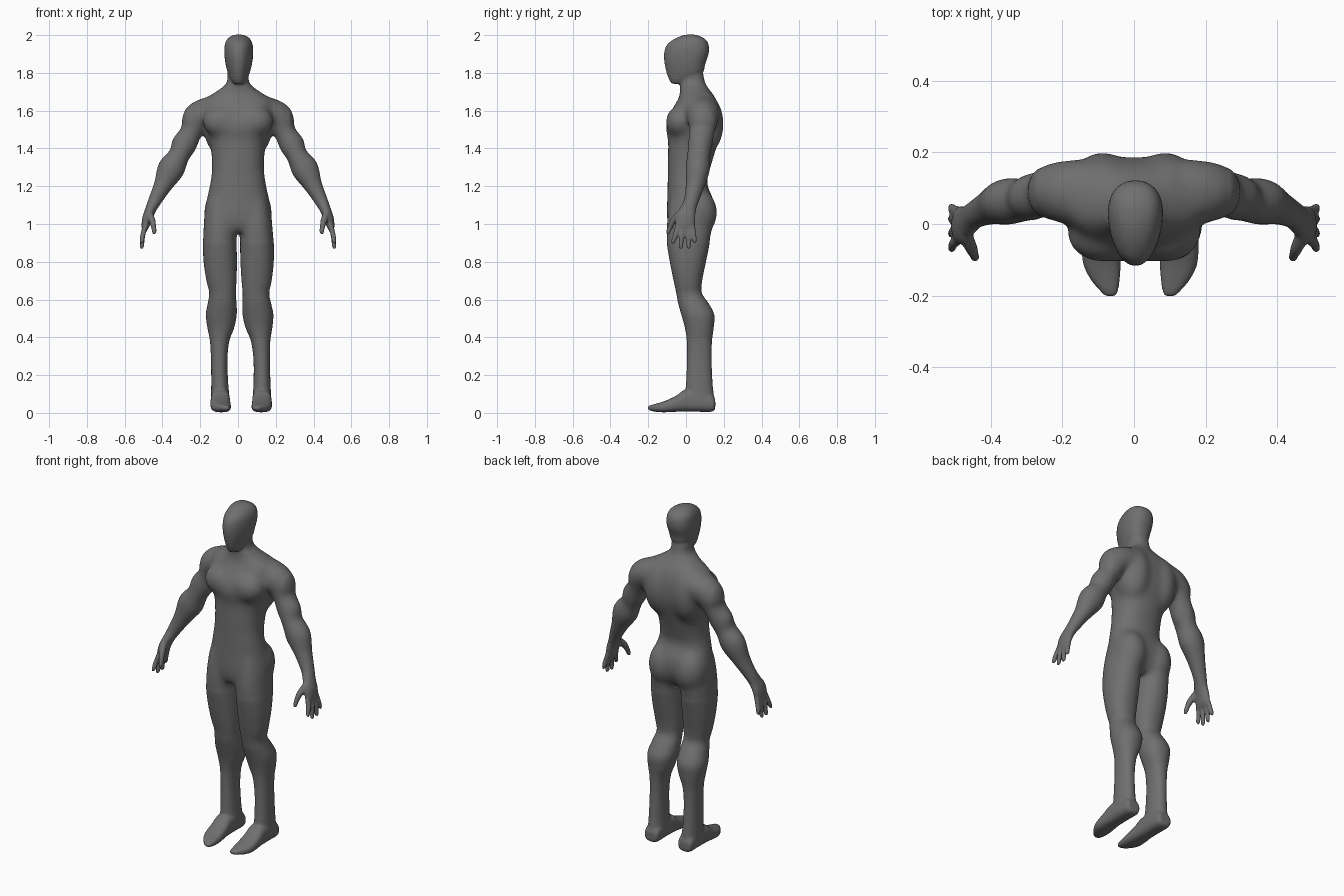
import bpy, bmesh, math
from mathutils import Vector, Matrix

bm = bmesh.new()
SEG = 28


def spline(rows, sub=4):
    """Smoothly resample rows of numbers (Catmull-Rom)."""
    out = []
    for i in range(len(rows) - 1):
        a, b, c, d = (rows[max(i - 1, 0)], rows[i], rows[i + 1],
                      rows[min(i + 2, len(rows) - 1)])
        for k in range(sub):
            t = k / sub
            out.append([0.5 * (2 * q + (r - p) * t + (2 * p - 5 * q + 4 * r - s) * t * t
                               + (3 * q - p - 3 * r + s) * t ** 3)
                        for p, q, r, s in zip(a, b, c, d)])
    return out + [list(rows[-1])]


def loft(rows, axis=None, power=1.0, taper=0.0, side=1, shift=0.0):
    """Closed skin over rings (x, y, z, radius_u, radius_v); no axis = follow path."""
    rows = spline(rows)
    rings = []
    for i, (x, y, z, ra, rb) in enumerate(rows):
        if axis == 'z':
            u, v = Vector((1, 0, 0)), Vector((0, 1, 0))
        elif axis == 'y':
            u, v = Vector((1, 0, 0)), Vector((0, 0, 1))
        else:
            p, q = rows[max(i - 1, 0)], rows[min(i + 1, len(rows) - 1)]
            t = (Vector(q[:3]) - Vector(p[:3])).normalized()
            u = t.cross(Vector((0, 1, 0))).normalized()
            v = u.cross(t)
        ring = []
        for k in range(SEG):
            a = 2 * math.pi * k / SEG
            c, s = math.cos(a), math.sin(a)
            c = math.copysign(abs(c) ** power, c)
            s = math.copysign(abs(s) ** power, s)
            co = Vector((x, y, z)) + u * (c * ra * (1 + taper * s)) + v * (s * rb)
            ring.append(bm.verts.new((co.x * side + shift * (1 - co.z), co.y, co.z)))
        rings.append(ring)
    for r0, r1 in zip(rings, rings[1:]):
        for k in range(SEG):
            n = (k + 1) % SEG
            bm.faces.new((r0[k], r0[n], r1[n], r1[k]))
    bm.faces.new(rings[0])
    bm.faces.new(rings[-1])


def stack(table):
    """(z, x0, x1, y_front, y_back) -> loft rows"""
    return [((a + b) / 2, (f + k) / 2, z, (b - a) / 2, (k - f) / 2) for z, a, b, f, k in table]


def muscle(center, radii, side, tilt=0.0):
    m = (Matrix.Translation((center[0] * side, center[1], center[2]))
         @ Matrix.Rotation(tilt * side, 4, 'Y') @ Matrix.Diagonal((*radii, 1)))
    bmesh.ops.create_uvsphere(bm, u_segments=28, v_segments=18, radius=1, matrix=m)


# torso and neck: z, half width, front, back
torso = [(.955, .12, -.075, .10), (1.0, .174, -.097, .13), (1.06, .178, -.102, .15),
         (1.13, .166, -.10, .145), (1.21, .149, -.098, .112), (1.27, .14, -.097, .122),
         (1.34, .139, -.097, .142), (1.41, .146, -.095, .164), (1.455, .155, -.097, .178),
         (1.51, .168, -.108, .187), (1.56, .178, -.098, .186), (1.61, .186, -.072, .178),
         (1.655, .185, -.045, .162), (1.69, .135, -.032, .142), (1.74, .065, -.032, .105),
         (1.80, .055, -.03, .09)]
loft(stack([(z, -w, w, f, b) for z, w, f, b in torso]), 'z', power=.88)

# head
head = [(1.742, .024, -.076, -.025), (1.765, .042, -.09, .03), (1.80, .057, -.103, .088),
        (1.85, .069, -.114, .103), (1.90, .075, -.117, .12), (1.945, .073, -.104, .121),
        (1.975, .062, -.07, .106), (1.994, .042, -.03, .075), (2.003, .012, .005, .045)]
loft(stack([(z, .004 - w, .004 + w, f, b) for z, w, f, b in head]), 'z', power=.92, taper=.2)

for s in (1, -1):
    # chest, shoulder blade, buttock and shoulder muscles
    muscle((.083, -.028, 1.54), (.105, .08, .088), s, -.1)
    muscle((.088, .09, 1.53), (.097, .111, .17), s)
    muscle((.086, .06, 1.06), (.094, .106, .13), s)
    muscle((.228, .09, 1.557), (.066, .08, .10), s, -.3)

    # leg: z, inner x, outer x, front, back
    leg = [(1.13, .02, .162, -.085, .125), (1.05, .01, .177, -.097, .14),
           (.98, .008, .183, -.104, .137), (.90, .009, .188, -.102, .126),
           (.80, .009, .186, -.086, .106), (.70, .013, .173, -.066, .086),
           (.635, .018, .159, -.052, .084), (.58, .015, .168, -.042, .12),
           (.52, .015, .179, -.025, .15), (.45, .03, .172, -.006, .147),
           (.38, .057, .16, .004, .138), (.28, .069, .156, .005, .136),
           (.16, .067, .157, 0, .141), (.09, .062, .159, -.005, .148), (.04, .062, .159, 0, .151)]
    loft(stack(leg), 'z', power=.92, side=s, shift=.018)

    # foot: y, centre x, half width, bottom, top
    foot = [(.155, .11, .036, .02, .07), (.135, .11, .046, .006, .10), (.06, .11, .05, .006, .125),
            (-.01, .11, .051, .006, .12), (-.05, .11, .053, .006, .092), (-.11, .107, .053, .003, .064),
            (-.155, .098, .041, .005, .05), (-.19, .086, .024, .012, .04), (-.203, .083, .013, .018, .033)]
    loft([(x, y, (b + t) / 2, w, (t - b) / 2) for y, x, w, b, t in foot], 'y', .75,
         side=s, shift=.018)

    # shoulder, arm and palm
    loft([(.05, .07, 1.60, .08, .095), (.14, .085, 1.592, .085, .095), (.21, .09, 1.562, .08, .086),
          (.248, .084, 1.485, .059, .068), (.283, .075, 1.42, .068, .064), (.312, .067, 1.362, .057, .06),
          (.355, .062, 1.29, .071, .064), (.40, .047, 1.20, .048, .049), (.442, .027, 1.12, .035, .039),
          (.463, .01, 1.075, .029, .043), (.481, -.002, 1.03, .026, .053),
          (.491, -.005, .985, .02, .05), (.494, -.005, .965, .012, .043)], side=s)

    # fingers: base y, tip y, tip z
    for y0, y1, z1 in ((-.042, -.068, .895), (-.015, -.027, .868), (.012, .014, .87), (.034, .046, .90)):
        loft([(.487, y0, 1.0, .014, .014), (.503, (y0 + y1) / 2, .945, .014, .014),
              (.509, y1, z1 + .012, .012, .012), (.509, y1, z1, .008, .008)], side=s)
    # thumb
    loft([(.472, -.025, 1.06, .02, .02), (.455, -.065, 1.02, .018, .018), (.446, -.086, .98, .014, .014),
          (.444, -.095, .956, .012, .012), (.444, -.098, .943, .007, .007)], side=s)

bmesh.ops.recalc_face_normals(bm, faces=bm.faces)
mesh = bpy.data.meshes.new("human_figure")
bm.to_mesh(mesh)
bm.free()
body = bpy.data.objects.new("human_figure", mesh)
bpy.context.collection.objects.link(body)

# fuse the parts into one skin
remesh = body.modifiers.new("fuse", 'REMESH')
remesh.mode = 'VOXEL'
remesh.voxel_size = .006
fused = bpy.data.meshes.new_from_object(body.evaluated_get(bpy.context.evaluated_depsgraph_get()))
body.modifiers.clear()
body.data = fused

# soften the joins: strongly on the trunk and shoulders, lightly elsewhere
bm = bmesh.new()
bm.from_mesh(fused)
trunk = [v for v in bm.verts if .9 < v.co.z < 1.72 and abs(v.co.x) < .27]
for verts, count in ((trunk, 55), (bm.verts[:], 5)):
    for _ in range(count):
        bmesh.ops.smooth_vert(bm, verts=verts, factor=.5,
                              use_axis_x=True, use_axis_y=True, use_axis_z=True)
for f in bm.faces:
    f.smooth = True
bm.to_mesh(fused)
bm.free()

# dark grey skin
grey = bpy.data.materials.new("dark_grey")
grey.diffuse_color = (.16, .16, .16, 1)
fused.materials.clear()
fused.materials.append(grey)
